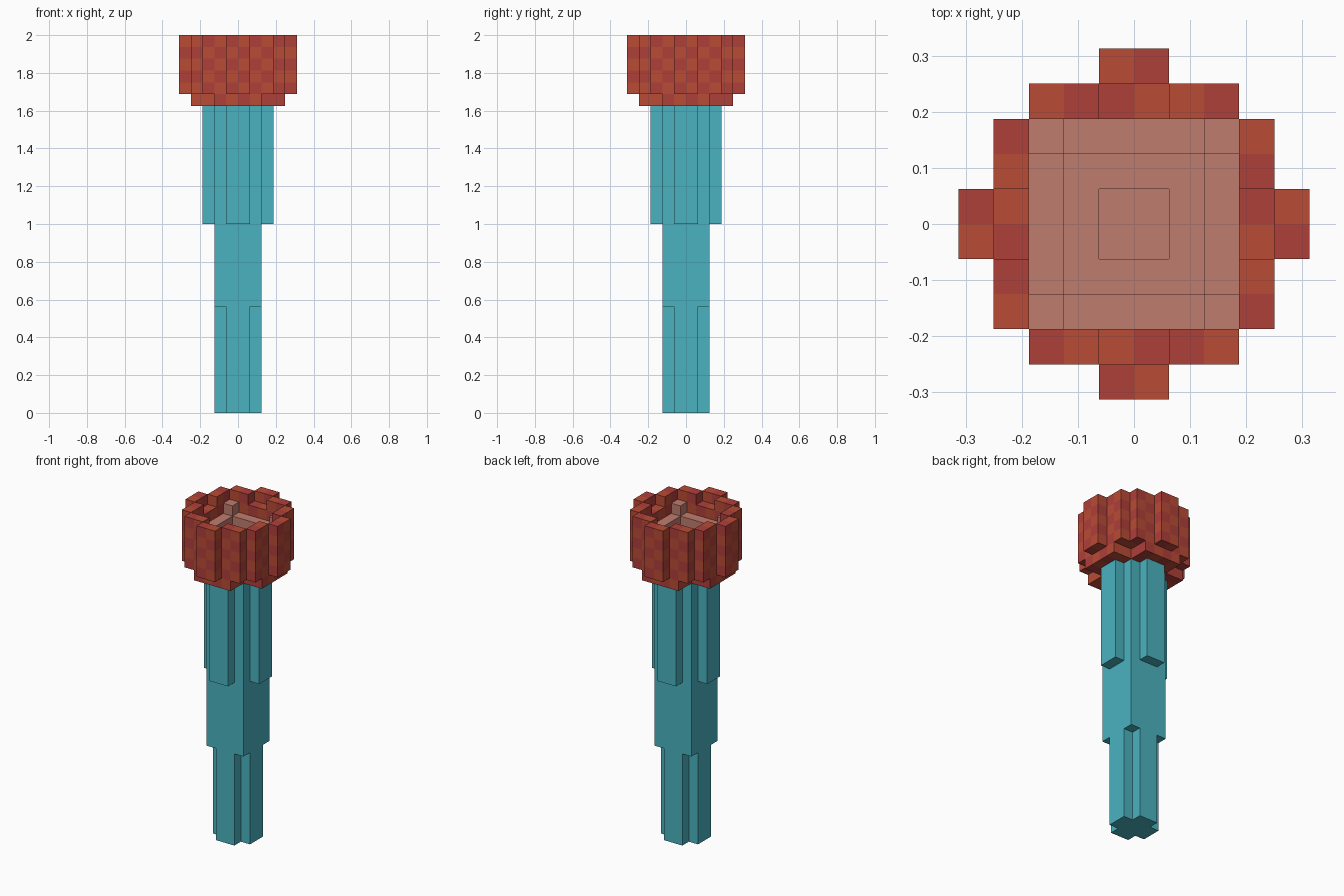
import bpy
import bmesh
from mathutils import Vector

U = 1 / 16  # edge of one block

cube = bpy.data.objects.get("Cube")
if cube:
    bpy.data.objects.remove(cube, do_unlink=True)


def material(name, rgb):
    mat = bpy.data.materials.new(name)
    mat.use_nodes = True
    mat.diffuse_color = (*rgb, 1)
    mat.node_tree.nodes["Principled BSDF"].inputs["Base Color"].default_value = (*rgb, 1)
    return mat


teal = material("teal", (0.07, 0.45, 0.53))
orange_red = material("orange red", (0.49, 0.07, 0.036))
crimson = material("crimson", (0.43, 0.05, 0.042))
dusty_pink = material("dusty pink", (0.53, 0.20, 0.156))


def add_object(name, bm, mats):
    mesh = bpy.data.meshes.new(name)
    bm.to_mesh(mesh)
    bm.free()
    for mat in mats:
        mesh.materials.append(mat)
    bpy.context.collection.objects.link(bpy.data.objects.new(name, mesh))


def stepped_prism(name, corners, bottom, top):
    """Extrude a four-way symmetric outline; corners run from +x to +y."""
    quarter = [corners[0]]
    for (ax, ay), (bx, by) in zip(corners, corners[1:]):
        quarter += [(bx, ay), (bx, by)]
    outline = []
    for _ in range(4):
        outline += quarter
        quarter = [(-y, x) for x, y in quarter]
    bm = bmesh.new()
    base = bm.faces.new([bm.verts.new((x * U, y * U, bottom * U)) for x, y in outline])
    ext = bmesh.ops.extrude_face_region(bm, geom=[base], use_keep_orig=True)
    verts = [v for v in ext["geom"] if isinstance(v, bmesh.types.BMVert)]
    bmesh.ops.translate(bm, verts=verts, vec=(0, 0, (top - bottom) * U))
    bmesh.ops.recalc_face_normals(bm, faces=bm.faces)
    add_object(name, bm, [teal])


# Stem: notched foot, square middle, ribbed upper section
stepped_prism("stem_foot", [(2, 1), (1, 2)], 0, 9)
stepped_prism("stem_middle", [(2, 2)], 9, 16)
stepped_prism("stem_upper", [(3, 1), (2, 2), (1, 3)], 16, 26)


def column(i, j):
    """Bottom and top level of the head's block column, or None outside it."""
    a, b = (max(n, -1 - n) for n in (i, j))
    a, b = max(a, b), min(a, b)
    if a == 4:                       # outer ribs
        return (27, 32) if b == 0 else None
    if a == 3:                       # rim with a notch behind each rib
        return {0: (26, 31), 1: (26, 32), 2: (27, 32)}.get(b)
    if a == 2:                       # ledge and raised corners inside the rim
        return (27, 31) if b == 2 else (26, 30)
    if a < 2:                        # sunken centre
        return (26, 28 + a)
    return None


def filled(i, j, k):
    span = column(i, j)
    return span is not None and span[0] <= k < span[1]


def head_colour(i, j, k, normal):
    inside = all(-3 <= n <= 2 for n in (i, j))
    if inside and k >= 27 and normal.z >= 0:
        return 2
    if abs(j + 0.5) > abs(i + 0.5):
        return (i + k + (j < 0)) % 2
    return (j + k + (i > 0)) % 2


# Head: block columns, keeping only the outer faces, in a two-red check
bm = bmesh.new()
axes = [Vector(a) for a in ((1, 0, 0), (0, 1, 0), (0, 0, 1))]
for i in range(-5, 5):
    for j in range(-5, 5):
        for k in range(26, 32):
            if not filled(i, j, k):
                continue
            centre = Vector((i + 0.5, j + 0.5, k + 0.5))
            for n in axes + [-a for a in axes]:
                if filled(i + int(n.x), j + int(n.y), k + int(n.z)):
                    continue
                u = Vector((n.y, n.z, n.x))
                v = n.cross(u)
                ring = [u + v, v - u, -u - v, u - v]
                face = bm.faces.new([bm.verts.new((centre + (n + r) / 2) * U) for r in ring])
                face.material_index = head_colour(i, j, k, n)
bmesh.ops.remove_doubles(bm, verts=bm.verts, dist=U / 100)
add_object("head", bm, [orange_red, crimson, dusty_pink])
